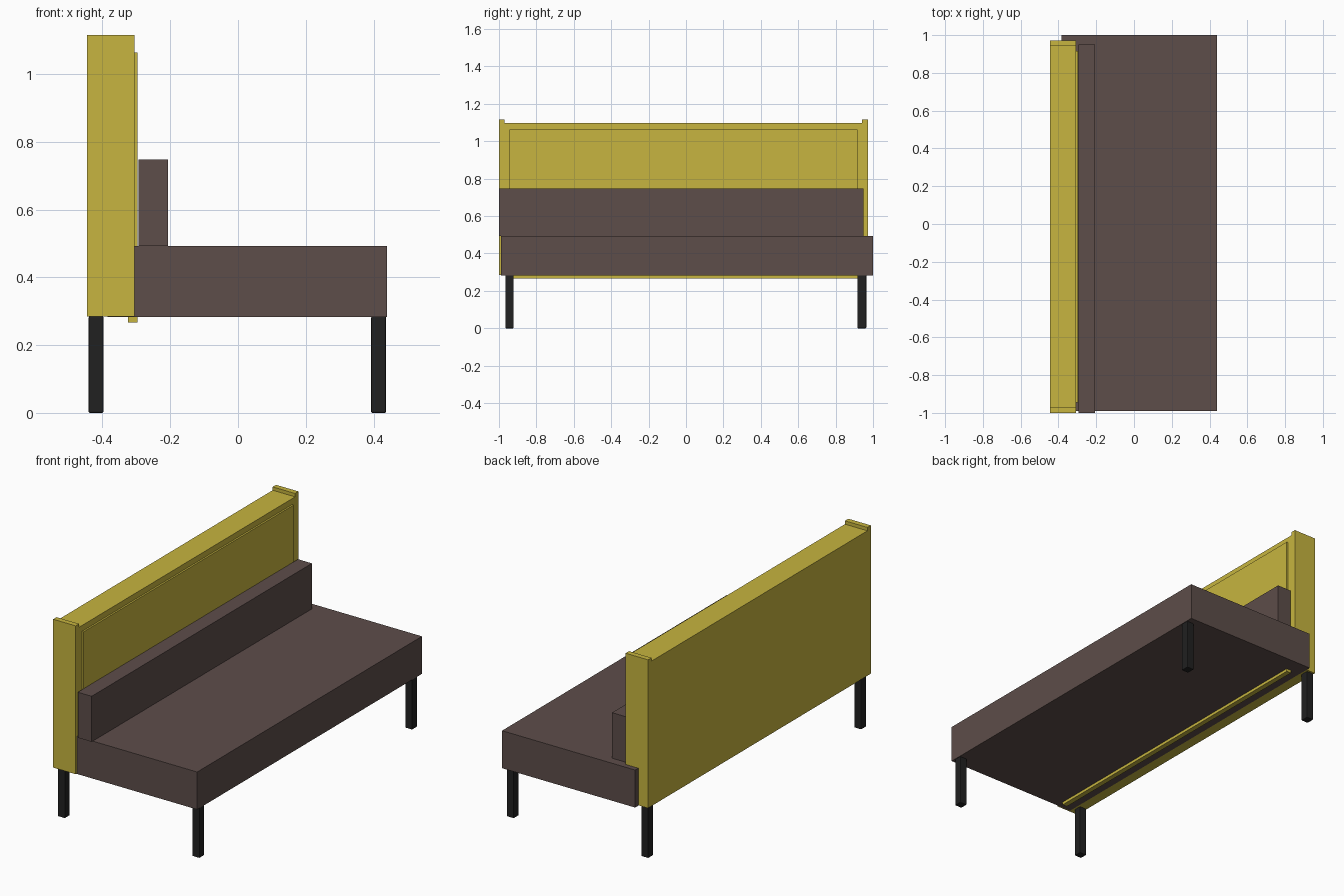
import bpy

if "Cube" in bpy.data.objects:
    bpy.data.objects.remove(bpy.data.objects["Cube"])


def material(name, rgb):
    m = bpy.data.materials.new(name)
    m.diffuse_color = (*rgb, 1.0)
    m.use_nodes = True
    m.node_tree.nodes["Principled BSDF"].inputs["Base Color"].default_value = m.diffuse_color
    return m


yellow = material("yellow_fabric", (0.57, 0.46, 0.05))
brown = material("brown_fabric", (0.11, 0.075, 0.068))
black = material("black_metal", (0.015, 0.015, 0.015))


def box(name, x, y, z, mat, bevel=0.0):
    """Box spanning the given (min, max) ranges."""
    lo, hi = zip(x, y, z)
    bpy.ops.mesh.primitive_cube_add(
        size=1, location=[(a + b) / 2 for a, b in zip(lo, hi)])
    o = bpy.context.object
    o.name = name
    o.scale = [b - a for a, b in zip(lo, hi)]
    bpy.ops.object.transform_apply(location=False, rotation=False, scale=True)
    o.data.materials.append(mat)
    if bevel:
        mod = o.modifiers.new("edge_bevel", 'BEVEL')
        mod.width = bevel
        mod.segments = 2
    return o


# Seat and low back cushion
box("seat", (-0.385, 0.44), (-0.99, 1.0), (0.283, 0.493), brown)
box("back_cushion", (-0.293, -0.207), (-1.0, 0.95), (0.493, 0.748), brown)

# Tall backrest with raised end caps
back_x = (-0.445, -0.306)
box("backrest", back_x, (-0.97, 0.942), (0.285, 1.097), yellow)
for side, y in (("left", (-1.0, -0.97)), ("right", (0.942, 0.972))):
    box(side + "_end_cap", back_x, y, (0.285, 1.116), yellow)

# Padded panel on the front of the backrest
box("back_panel", (-0.325, -0.296), (-0.945, 0.916), (0.267, 1.064), yellow)

# Four square legs
for row, x in (("back", (-0.441, -0.397)), ("front", (0.393, 0.437))):
    for side, y in (("left", (-0.966, -0.922)), ("right", (0.917, 0.964))):
        box(f"{row}_{side}_leg", x, y, (0.0, 0.285), black, 0.004)
